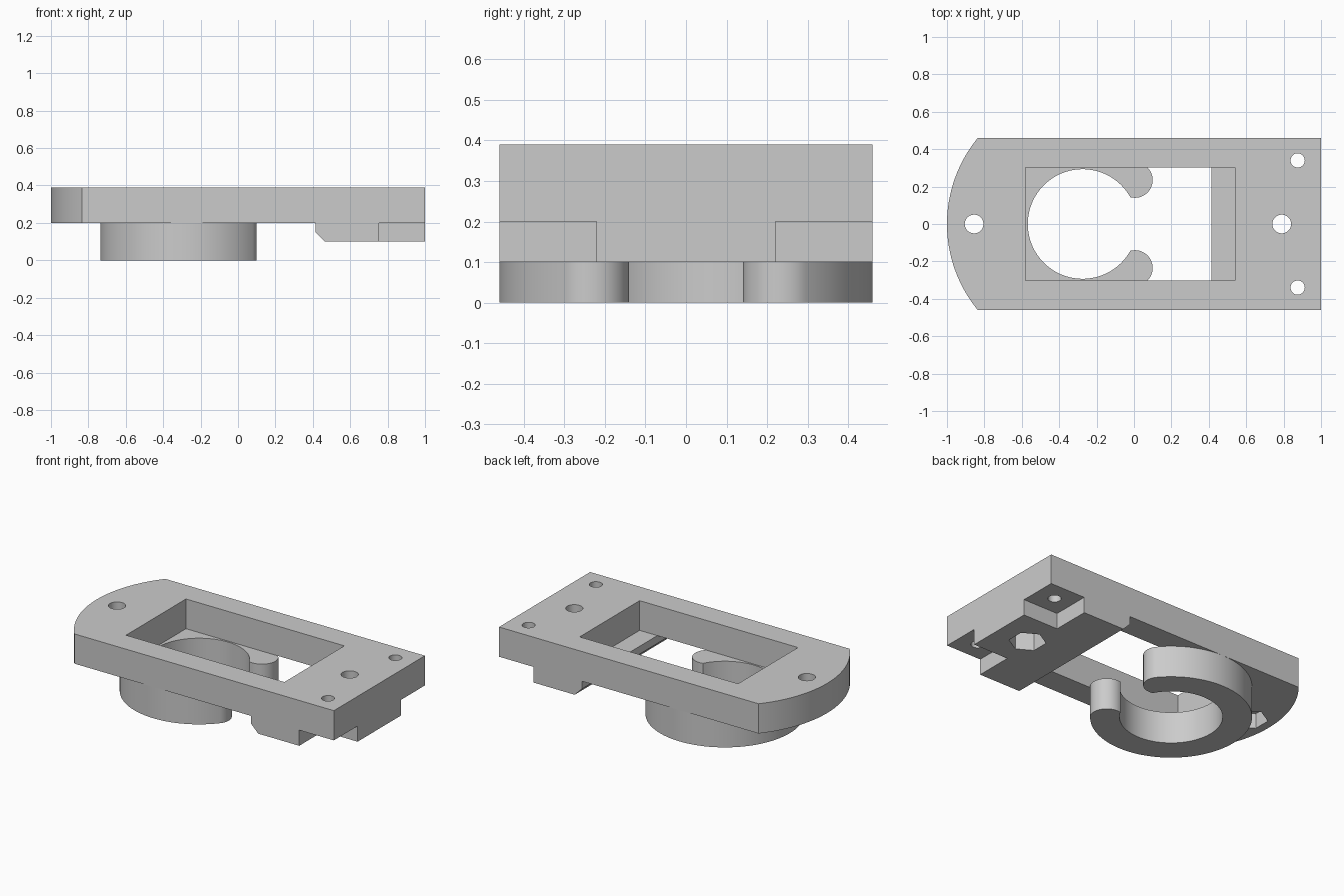
import bpy, bmesh
from math import sin, cos, asin, radians, pi

cube = bpy.data.objects.get("Cube")
if cube:
    bpy.data.objects.remove(cube, do_unlink=True)

GREY = (0.6, 0.6, 0.6, 1.0)
grey = bpy.data.materials.new("plain grey")
grey.use_nodes = True
grey.diffuse_color = GREY
grey.node_tree.nodes["Principled BSDF"].inputs["Base Color"].default_value = GREY

HALF = 0.46            # half width of the whole part
UNDER, TOP = 0.2, 0.39  # plate underside and top
RING_X = -0.275        # shared centre of the clip and the rounded end


def prism(name, points, low, high, axis="Z"):
    """Extrude a 2D outline along z, or an x-z outline along y."""
    bm = bmesh.new()
    place = (lambda a, b, h: (a, b, h)) if axis == "Z" else (lambda a, b, h: (a, h, b))
    face = bm.faces.new([bm.verts.new(place(a, b, low)) for a, b in points])
    moved = bmesh.ops.extrude_face_region(bm, geom=[face])["geom"]
    shift = (0, 0, high - low) if axis == "Z" else (0, high - low, 0)
    bmesh.ops.translate(bm, vec=shift,
                        verts=[v for v in moved if isinstance(v, bmesh.types.BMVert)])
    bmesh.ops.recalc_face_normals(bm, faces=bm.faces)
    mesh = bpy.data.meshes.new(name)
    bm.to_mesh(mesh)
    bm.free()
    mesh.materials.append(grey)
    obj = bpy.data.objects.new(name, mesh)
    bpy.context.collection.objects.link(obj)
    return obj


def arc(cx, cy, r, start, end, steps):
    angles = [start + (end - start) * i / steps for i in range(steps + 1)]
    return [(cx + r * cos(a), cy + r * sin(a)) for a in angles]


def circle(cx, cy, r, sides=48, turn=0.0):
    return arc(cx, cy, r, turn, turn + 2 * pi, sides)[:-1]


def box(x0, x1, y0, y1):
    return [(x0, y0), (x1, y0), (x1, y1), (x0, y1)]


def cut(obj, cutters):
    """Subtract each cutter and bake the result."""
    for cutter in cutters:
        mod = obj.modifiers.new("cut", "BOOLEAN")
        mod.operation, mod.solver, mod.object = "DIFFERENCE", "EXACT", cutter
    graph = bpy.context.evaluated_depsgraph_get()
    baked = bpy.data.meshes.new_from_object(obj.evaluated_get(graph))
    obj.modifiers.clear()
    obj.data = baked


# Plate with one rounded end
end_r = 1 + RING_X
spread = asin(HALF / end_r)
outline = [(1, -HALF), (1, HALF)] + arc(RING_X, 0, end_r, pi - spread, pi + spread, 32)
plate = prism("mounting_plate", outline, UNDER, TOP)

# Cross block under the square end, with a chamfered inner edge
profile = [(0.415, UNDER), (0.415, 0.15), (0.465, 0.1), (1, 0.1), (1, UNDER)]
block = prism("end_block", profile, -HALF, HALF, axis="Y")

# Window, screw holes and hexagonal nut pockets
window = prism("window_cutter", box(-0.58, 0.54, -0.303, 0.303), 0.1, 0.5)
screws = [prism("screw_cutter", circle(x, y, r), -0.1, 0.5)
          for x, y, r in ((-0.855, 0, 0.05), (0.79, 0, 0.05),
                          (0.875, 0.34, 0.038), (0.875, -0.34, 0.038))]
nuts = [prism("nut_cutter", circle(x, 0, 0.107, 6, pi / 2), 0, 0.295)
        for x in (-0.855, 0.79)]
notches = [prism("notch_cutter", box(0.755, 1.1, *sorted((s * 0.22, s * 0.6))), 0, 0.3)
           for s in (-1, 1)]
cut(plate, [window] + screws + nuts)
cut(block, notches + [screws[1], nuts[1]])
for helper in [window] + screws + nuts + notches:
    bpy.data.objects.remove(helper, do_unlink=True)

# Open clip ring with rounded tips
tip, mouth, lobe = radians(40), radians(28.8), (0.005, 0.235, 0.095)
lobe_start = radians(-105)
ring = arc(RING_X, 0, HALF, tip, 2 * pi - tip, 72)
ring += arc(lobe[0], -lobe[1], lobe[2], -tip, -lobe_start, 20)[1:]
ring += arc(RING_X, 0, 0.293, 2 * pi - mouth, mouth, 72)[1:]
ring += arc(*lobe, lobe_start, tip, 20)[1:-1]
clip = prism("clip_ring", ring, 0, UNDER)

# Smooth the round walls and keep the edges crisp
for obj in (plate, block, clip):
    bpy.ops.object.select_all(action="DESELECT")
    obj.select_set(True)
    bpy.context.view_layer.objects.active = obj
    bpy.ops.object.shade_smooth_by_angle(angle=radians(30))
